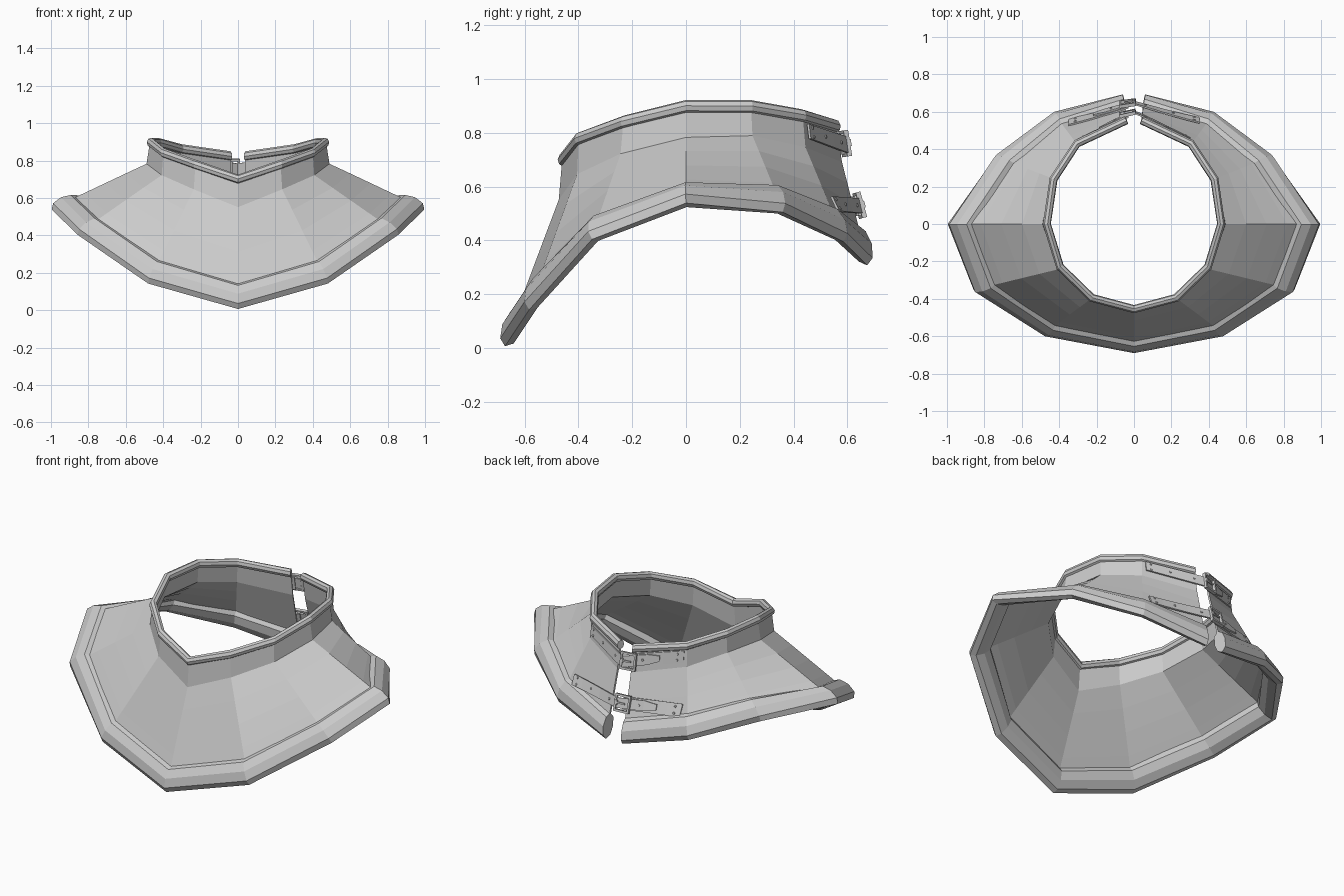
import bpy, bmesh, math
from mathutils import Vector as V, Matrix

if "Cube" in bpy.data.objects:
    bpy.data.objects.remove(bpy.data.objects["Cube"])

# Half outlines from front centre to the back opening
TOP = [V(p) for p in [(0, -.455, .70), (.225, -.395, .778), (.395, -.23, .84), (.466, 0, .897),
                      (.43, .24, .897), (.305, .43, .863), (.04, .555, .825)]]
FOLD = [V(p) for p in [(0, -.468, .55), (.235, -.40, .645), (.405, -.24, .72), (.485, 0, .78),
                       (.44, .245, .787), (.315, .44, .745), (.042, .575, .69)]]
RIM = [V(p) for p in [(0, -.647, .075), (.45, -.56, .205), (.80, -.335, .445), (.93, 0, .57),
                      (.69, .34, .553), (.405, .558, .46), (.052, .655, .378)]]
N = len(TOP)


def make(name, verts, faces, mirror=False, thick=0, recalc=False):
    me = bpy.data.meshes.new(name)
    me.from_pydata([tuple(v) for v in verts], [], faces)
    if recalc:
        bm = bmesh.new()
        bm.from_mesh(me)
        bmesh.ops.recalc_face_normals(bm, faces=bm.faces)
        bm.to_mesh(me)
        bm.free()
    ob = bpy.data.objects.new(name, me)
    bpy.context.collection.objects.link(ob)
    if mirror:
        m = ob.modifiers.new("mirror", 'MIRROR')
        m.use_clip = True
    if thick:
        s = ob.modifiers.new("thickness", 'SOLIDIFY')
        s.thickness = thick
        s.offset = 0
    return ob


def grid_faces(rows, cols, wrap=False):
    w = cols if wrap else cols - 1
    return [(i * cols + j, i * cols + (j + 1) % cols, (i + 1) * cols + (j + 1) % cols, (i + 1) * cols + j)
            for i in range(rows - 1) for j in range(w)]


# Sheet: upright neck wall and flared skirt
verts = []
for a, b, c in zip(TOP, FOLD, RIM):
    verts += [a, b] + [b.lerp(c, k / 4) for k in range(1, 5)]
make("collar_sheet", verts, grid_faces(N, 6), True, .01)


# Rolled edges: octagonal section following an outline
def rolled_edge(name, path, inner, half_len, half_thick):
    verts = []
    for i, p in enumerate(path):
        d = (p - inner[i]).normalized()
        t = path[min(i + 1, N - 1)] - path[max(i - 1, 0)]
        if i == 0:
            t = V((1, 0, 0))
        n = t.cross(d).normalized()
        for k in range(8):
            a = math.pi / 4 * k
            verts.append(p + d * half_len * math.cos(a) + n * half_thick * math.sin(a))
    faces = grid_faces(N, 8, True) + [tuple(range((N - 1) * 8, N * 8))]
    make(name, verts, faces, True, recalc=True)


rolled_edge("neck_edge", TOP, FOLD, .025, .022)
rolled_edge("skirt_edge", RIM, FOLD, .073, .038)


# Point above the back panels: x across, t down from upper to lower outline
def surface(up, low, x, t, off):
    a, b = up[6].lerp(low[6], t), up[5].lerp(low[5], t)
    f = (abs(x) - a.x) / (b.x - a.x)
    p = a.lerp(b, f)
    n = (b - a).cross(low[6] - up[6]).normalized()
    if n.y < 0:
        n = -n
    p += n * off
    p.x, n.x = (x, math.copysign(n.x, x))
    return p, n


def box(bm, m, c, s):
    bmesh.ops.create_cube(bm, size=1, matrix=m @ Matrix.Translation(c) @ Matrix.Diagonal((*s, 1)))


def fastening(name, up, low, t_mid, t_half, slope, reach):
    def at(x, side, off):
        return surface(up, low, x, t_mid + slope * abs(x) + side * t_half, off)

    # Strap ribbons: tongue crosses the gap, anchor lies beneath it
    for part, x0, x1, off, tip in (("tongue", reach, -reach * .62, .019, 1), ("anchor", -reach, -.03, .009, 0)):
        verts = []
        for k in range(9):
            x = x0 + (x1 - x0) * k / 8
            w = (.55 if k == 8 and tip else 1) * (.8 if tip else 1)
            verts += [at(x, -w, off)[0], at(x, w, off)[0]]
        make(name + "_" + part, verts, grid_faces(9, 2), thick=.009)

    # Buckle frame, bar and prong
    o, n = at(-.035, 0, .026)
    n = V((n.x * .5, n.y, n.z)).normalized()
    xa = (V((1, 0, 0)) - n * n.x).normalized()
    m = Matrix((xa, n.cross(xa), n)).transposed().to_4x4()
    m.translation = o
    bm = bmesh.new()
    for s in (-1, 1):
        box(bm, m, (0, s * .043, 0), (.09, .012, .018))
        box(bm, m, (s * .04, 0, 0), (.011, .09, .018))
    box(bm, m, (.012, 0, .008), (.06, .009, .008))
    box(bm, m, (.035, 0, .006), (.016, .025, .016))
    me = bpy.data.meshes.new(name + "_buckle")
    bm.to_mesh(me)
    bm.free()
    bpy.context.collection.objects.link(bpy.data.objects.new(name + "_buckle", me))

    # Rivets and strap holes
    bm = bmesh.new()
    for x, side, off in ((reach * .92, .5, .025), (reach * .92, -.5, .025), (reach * .6, 0, .025),
                         (-reach * .9, .5, .015), (-reach * .9, -.5, .015), (-reach * .35, 0, .025),
                         (.06, 0, .025)):
        p, n = at(x, side, off)
        mat = Matrix.Translation(p) @ n.to_track_quat('Z', 'Y').to_matrix().to_4x4()
        bmesh.ops.create_cone(bm, cap_ends=True, segments=8, radius1=.008, radius2=.005, depth=.006, matrix=mat)
    me = bpy.data.meshes.new(name + "_rivets")
    bm.to_mesh(me)
    bm.free()
    bpy.context.collection.objects.link(bpy.data.objects.new(name + "_rivets", me))


fastening("upper_strap", TOP, FOLD, .5, .28, 0, .30)
fastening("lower_strap", FOLD, RIM, .50, .11, .65, .35)
